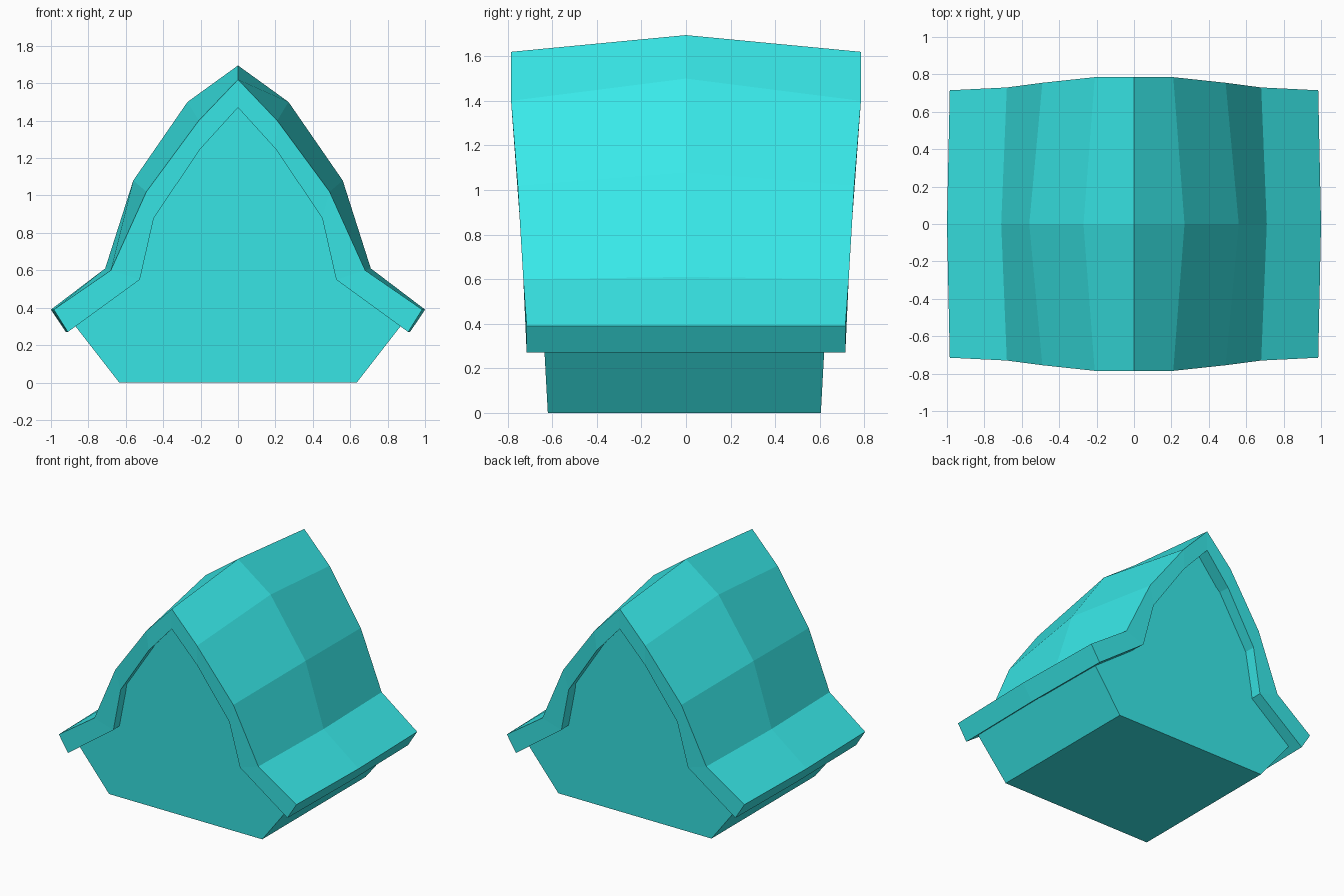
import bpy

if "Cube" in bpy.data.objects:
    bpy.data.objects.remove(bpy.data.objects["Cube"])

teal = bpy.data.materials.new("teal")
teal.diffuse_color = (0.04, 0.82, 0.82, 1)
teal.use_nodes = True
teal.node_tree.nodes["Principled BSDF"].inputs["Base Color"].default_value = teal.diffuse_color


def make(name, verts, faces):
    mesh = bpy.data.meshes.new(name)
    mesh.from_pydata(verts, [], faces)
    mesh.materials.append(teal)
    obj = bpy.data.objects.new(name, mesh)
    bpy.context.collection.objects.link(obj)
    bpy.context.view_layer.objects.active = obj
    bpy.ops.object.mode_set(mode='EDIT')
    bpy.ops.mesh.select_all(action='SELECT')
    bpy.ops.mesh.normals_make_consistent(inside=False)
    bpy.ops.object.mode_set(mode='OBJECT')
    return obj


def full(half):
    """Mirror a half profile (apex first) to run from left eave to right eave."""
    return [(-x, z) for x, z in half[:0:-1]] + half


def depth(z):
    """Half depth of the flared roof ends at height z."""
    pts = [(0.27, 0.715), (0.39, 0.715), (0.60, 0.73), (1.02, 0.755), (1.40, 0.785), (1.70, 0.785)]
    for (z0, y0), (z1, y1) in zip(pts, pts[1:]):
        if z <= z1:
            return y0 + (y1 - y0) * (z - z0) / (z1 - z0)


# Roof: thick shell, swollen along the middle
end_out = full([(0, 1.62), (0.21, 1.40), (0.49, 1.02), (0.68, 0.60), (0.985, 0.39)])
end_in = full([(0, 1.47), (0.20, 1.25), (0.45, 0.88), (0.525, 0.55), (0.91, 0.27)])
mid_out = full([(0, 1.695), (0.27, 1.50), (0.56, 1.08), (0.71, 0.61), (1.0, 0.39)])
mid_in = full([(0, 1.54), (0.25, 1.34), (0.51, 0.94), (0.555, 0.56), (0.92, 0.27)])

verts = []
for side, outer, inner in ((-1, end_out, end_in), (0, mid_out, mid_in), (1, end_out, end_in)):
    loop = outer + inner[::-1]
    verts += [(x, side * depth(z), z) for x, z in loop]
n = 18
faces = [(s * n + i, s * n + (i + 1) % n, (s + 1) * n + (i + 1) % n, (s + 1) * n + i)
         for s in range(2) for i in range(n)]
faces += [(b + i, b + i + 1, b + n - 2 - i, b + n - 1 - i) for b in (0, 2 * n) for i in range(8)]
make("roof", verts, faces)

# House body: gabled block tucked into the roof, walls leaning outward
wall = full([(0, 1.50), (0.22, 1.27), (0.465, 0.91), (0.56, 0.56), (0.88, 0.315), (0.635, 0)])
m = len(wall)
verts = [(x, -0.62 - 0.055 * z, z) for x, z in wall] + [(x, 0.605 + 0.055 * z, z) for x, z in wall]
faces = [tuple(range(m)), tuple(range(2 * m - 1, m - 1, -1))]
faces += [(i, (i + 1) % m, m + (i + 1) % m, m + i) for i in range(m)]
make("house_body", verts, faces)
